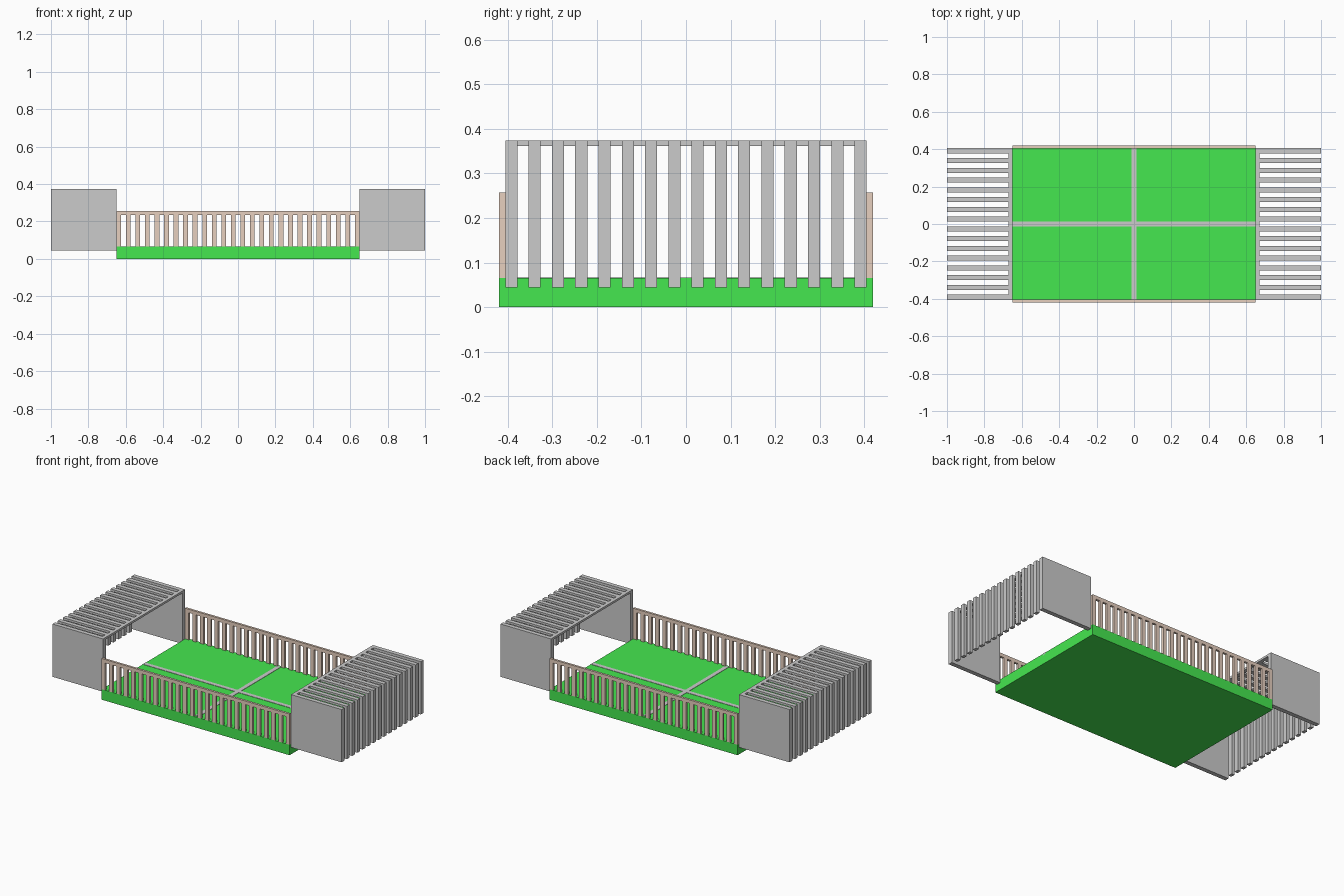
import bpy, bmesh
from mathutils import Matrix, Vector

if "Cube" in bpy.data.objects:
    bpy.data.objects.remove(bpy.data.objects["Cube"])


def material(name, rgb):
    m = bpy.data.materials.new(name)
    m.diffuse_color = (*rgb, 1)
    m.use_nodes = True
    m.node_tree.nodes["Principled BSDF"].inputs["Base Color"].default_value = m.diffuse_color
    return m


def boxes(name, extents, mat=None):
    """One object made of boxes, each given as (x0, x1, y0, y1, z0, z1)."""
    bm = bmesh.new()
    for x0, x1, y0, y1, z0, z1 in extents:
        centre = Vector((x0 + x1, y0 + y1, z0 + z1)) / 2
        size = Matrix.Diagonal((x1 - x0, y1 - y0, z1 - z0, 1))
        bmesh.ops.create_cube(bm, size=1, matrix=Matrix.Translation(centre) @ size)
    mesh = bpy.data.meshes.new(name)
    bm.to_mesh(mesh)
    bm.free()
    obj = bpy.data.objects.new(name, mesh)
    bpy.context.collection.objects.link(obj)
    if mat:
        mesh.materials.append(mat)
    return obj


def mirror(obj, axis):
    mod = obj.modifiers.new("mirror", 'MIRROR')
    mod.use_axis = [i == axis for i in range(3)]
    mod.use_clip = False
    mod.use_mirror_merge = False


green = material("grass", (0.06, 0.8, 0.08))
brown = material("wood", (0.8, 0.63, 0.52))

HX, HY, FLOOR = 0.65, 0.419, 0.065

# Playing field
boxes("field_base", [(-HX, HX, -HY, HY, 0, FLOOR)], green)

# Field markings
L, LINE_TOP = 0.013, FLOOR + 0.002
boxes("halfway_line", [(-L, L, -0.405, 0.405, FLOOR - 0.01, LINE_TOP)])
boxes("long_line", [(-HX, -L, -L, L, FLOOR - 0.01, LINE_TOP),
                    (L, HX, -L, L, FLOOR - 0.01, LINE_TOP)])

# Side fences: evenly spaced pickets under a top rail
FENCE_TOP, RAIL_Z, PICKETS, PW = 0.257, 0.235, 26, 0.025
step = (2 * HX - PW) / (PICKETS - 1)
pickets = [(-HX + i * step, -HX + i * step + PW, -HY, -0.405, FLOOR, RAIL_Z)
           for i in range(PICKETS)]
mirror(boxes("fence_pickets", pickets, brown), 1)
mirror(boxes("fence_rail", [(-HX, HX, -HY, -0.405, RAIL_Z, FENCE_TOP)], brown), 1)

# Goals: solid side panels, slatted roof and back, crossbar at the mouth
GY, Z0, Z1, SLATS, SW, T = 0.405, 0.044, 0.374, 16, 0.027, 0.013
X1, BACK = 1.0, 0.98
step = (2 * GY - SW) / (SLATS - 1)
roof, back = [], []
for i in range(1, SLATS - 1):
    y = -GY + i * step
    roof.append((HX + 0.022, X1, y, y + SW, Z1 - T, Z1))
    back.append((BACK, X1, y, y + SW, Z0, Z1 - T))
mirror(boxes("goal_roof_slats", roof), 0)
mirror(boxes("goal_back_slats", back), 0)
mirror(boxes("goal_side_panels", [(HX, X1, -GY, -GY + SW, Z0, Z1),
                                  (HX, X1, GY - SW, GY, Z0, Z1)]), 0)
mirror(boxes("goal_crossbar", [(HX, HX + 0.022, -GY + SW, GY - SW, Z1 - T, Z1)]), 0)
